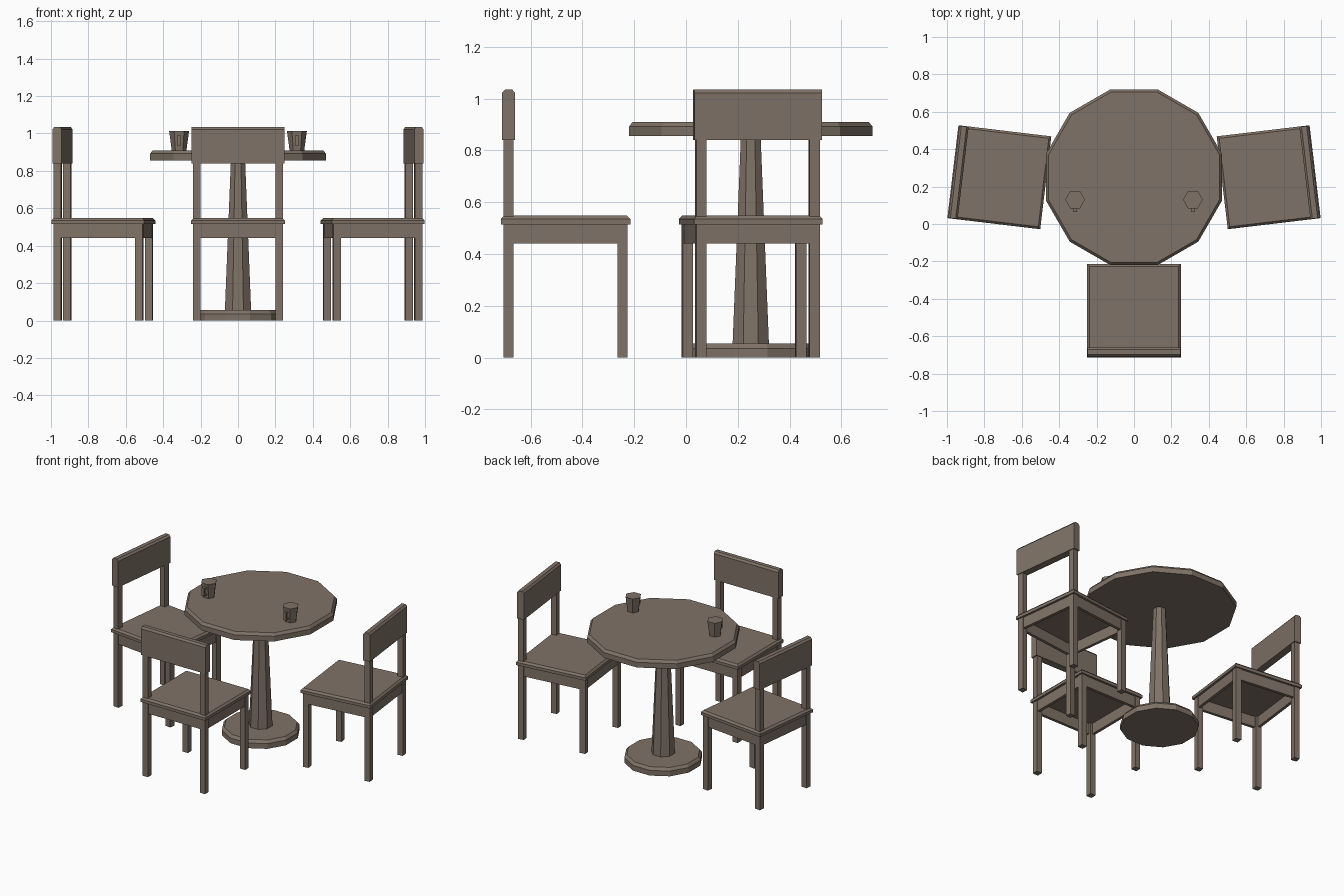
import bpy
import math
from mathutils import Matrix

cube = bpy.data.objects.get("Cube")
if cube:
    bpy.data.objects.remove(cube, do_unlink=True)

# Single wood colour
COLOUR = (0.216, 0.171, 0.136, 1.0)
wood = bpy.data.materials.new("grey_brown_wood")
wood.use_nodes = True
wood.diffuse_color = COLOUR
shader = next(n for n in wood.node_tree.nodes if n.type == "BSDF_PRINCIPLED")
shader.inputs["Base Color"].default_value = COLOUR


def place(x, y, z=0.0, turn=0.0):
    return Matrix.Translation((x, y, z)) @ Matrix.Rotation(math.radians(turn), 4, "Z")


def stack(name, sides, levels, matrix):
    """Closed solid through regular rings, each level being (half x, half y, z)."""
    reach = 1 / math.cos(math.pi / sides)
    verts, faces = [], []
    for hx, hy, z in levels:
        for i in range(sides):
            a = (i + 0.5) * math.tau / sides
            verts.append((hx * reach * math.cos(a), hy * reach * math.sin(a), z))
    for k in range(len(levels) - 1):
        for i in range(sides):
            j = (i + 1) % sides
            low, high = k * sides, (k + 1) * sides
            faces.append((low + i, low + j, high + j, high + i))
    faces.append(tuple(reversed(range(sides))))
    faces.append(tuple(range(len(verts) - sides, len(verts))))
    mesh = bpy.data.meshes.new(name)
    mesh.from_pydata(verts, [], faces)
    mesh.materials.append(wood)
    obj = bpy.data.objects.new(name, mesh)
    bpy.context.collection.objects.link(obj)
    obj.matrix_world = matrix
    return obj


def box(name, frame, x, y, z0, z1, hx, hy):
    return stack(name, 4, [(hx, hy, z0), (hx, hy, z1)], frame @ place(x, y))


def round_levels(*pairs):
    return [(r, r, z) for r, z in pairs]


# Chair with its backrest on local -y
def chair(name, frame):
    stack(name + "_seat", 4,
          round_levels((0.25, 0.515), (0.25, 0.535), (0.238, 0.548)), frame)
    stack(name + "_backrest", 4,
          [(0.248, 0.025, 0.84), (0.248, 0.025, 1.022), (0.248, 0.014, 1.035)],
          frame @ place(0, -0.22))
    for side, sx in (("left", 1), ("right", -1)):
        box(f"{name}_{side}_back_leg", frame, sx * 0.22, -0.22, 0, 0.84, 0.02, 0.02)
        box(f"{name}_{side}_front_leg", frame, sx * 0.22, 0.22, 0, 0.515, 0.02, 0.02)
        box(f"{name}_{side}_apron", frame, sx * 0.225, 0, 0.44, 0.515, 0.01, 0.2)
    for end, sy in (("front", 1), ("back", -1)):
        box(f"{name}_{end}_apron", frame, 0, sy * 0.225, 0.44, 0.515, 0.2, 0.01)


chair("front_chair", place(0, -0.465))
chair("left_chair", place(0.72, 0.25, turn=96.8))
chair("right_chair", place(-0.72, 0.25, turn=-96.8))

# Pedestal table
table = place(0, 0.25)
stack("table_base", 12, round_levels((0.24, 0), (0.24, 0.036), (0.225, 0.055)), table)
stack("table_column", 8, round_levels((0.07, 0.055), (0.038, 0.856)), table)
stack("table_top", 12, round_levels((0.47, 0.856), (0.47, 0.892), (0.456, 0.91)), table)

# Cups with small square handles facing the front
for side, sx in (("left", 1), ("right", -1)):
    cup = place(sx * 0.315, 0.13, 0.91)
    stack(side + "_cup", 6, round_levels((0.034, 0), (0.046, 0.103)), cup @ place(0, 0, turn=90))
    box(side + "_cup_handle_grip", cup, 0, -0.061, 0.025, 0.08, 0.01, 0.005)
    for end, z in (("lower", 0.025), ("upper", 0.07)):
        box(f"{side}_cup_handle_{end}_arm", cup, 0, -0.047, z, z + 0.01, 0.01, 0.011)
